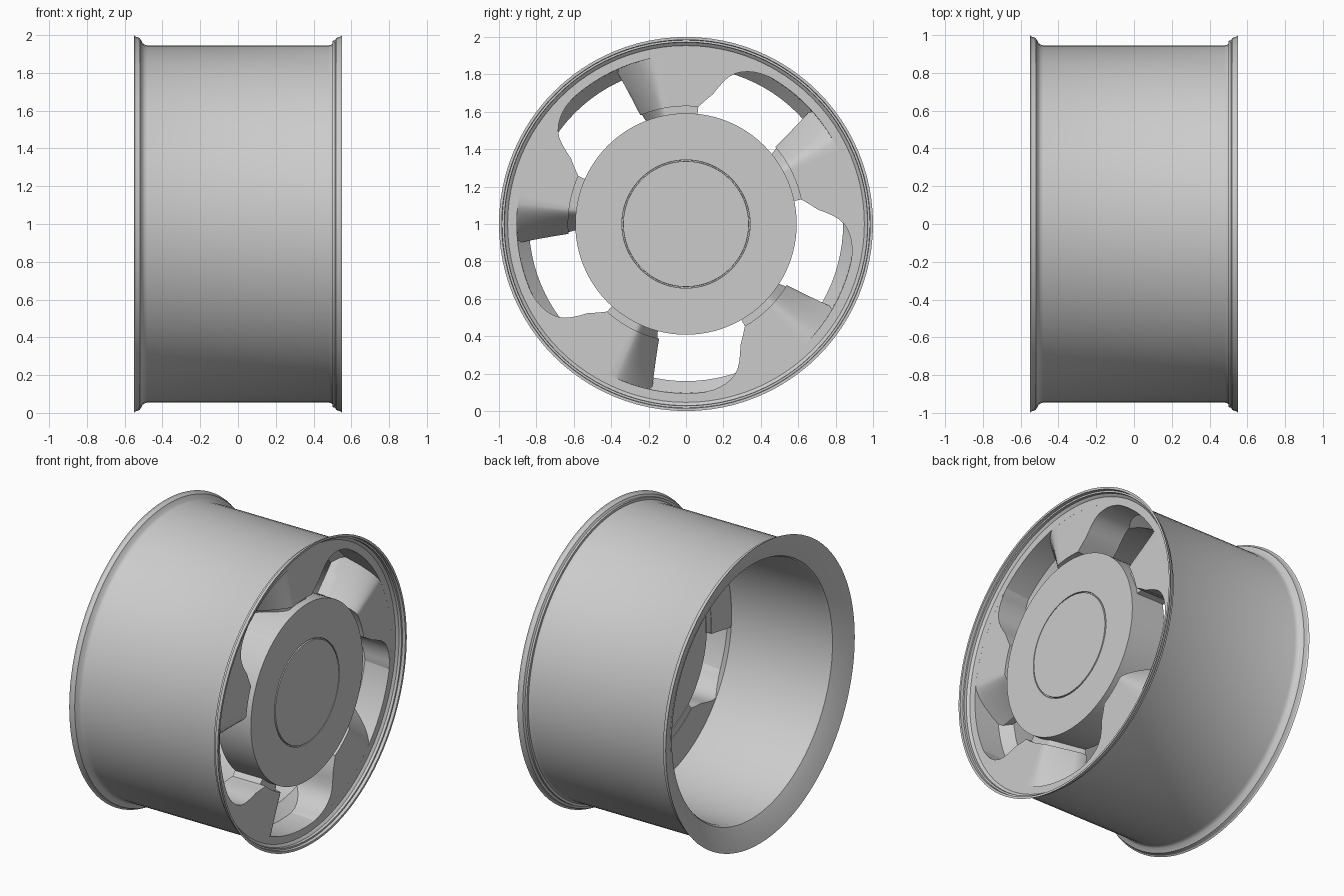
import bpy, bmesh, math

if "Cube" in bpy.data.objects:
    bpy.data.objects.remove(bpy.data.objects["Cube"])

metal = bpy.data.materials.new("grey_metal")
metal.diffuse_color = (0.6, 0.6, 0.6, 1)
metal.use_nodes = True
metal.node_tree.nodes["Principled BSDF"].inputs["Base Color"].default_value = metal.diffuse_color


def polar(x, r, deg):
    """Point on the wheel: axis along x, angle clockwise from the top seen from +x."""
    a = math.radians(deg)
    return (x, r * math.sin(a), 1 + r * math.cos(a))


def finish(bm, name, angle):
    bmesh.ops.recalc_face_normals(bm, faces=bm.faces)
    me = bpy.data.meshes.new(name)
    bm.to_mesh(me)
    bm.free()
    ob = bpy.data.objects.new(name, me)
    bpy.context.collection.objects.link(ob)
    me.materials.append(metal)
    bpy.ops.object.select_all(action='DESELECT')
    ob.select_set(True)
    bpy.context.view_layer.objects.active = ob
    bpy.ops.object.shade_smooth_by_angle(angle=math.radians(angle))
    return ob


def lathe(name, profile, closed, n=96):
    bm = bmesh.new()
    rings = [[bm.verts.new(polar(x, r, 360 * i / n)) for i in range(n)] for x, r in profile]
    pairs = list(zip(rings, rings[1:]))
    if closed:
        pairs.append((rings[-1], rings[0]))
    else:
        bm.faces.new(rings[0])
        bm.faces.new(rings[-1])
    for a, b in pairs:
        for i in range(n):
            j = (i + 1) % n
            bm.faces.new((a[i], a[j], b[j], b[i]))
    return finish(bm, name, 30)


# outer flange outline, mirrored to both ends
flange = [(0.48, 0.945), (0.495, 0.95), (0.505, 0.957), (0.52, 0.985), (0.543, 0.992), (0.55, 1.0)]

# rim barrel: flanges, outer drum, inner bore, window shoulder and front ring
lathe("rim_barrel", [(-x, r) for x, r in reversed(flange)] + flange + [
    (0.55, 0.985), (0.53, 0.983), (0.53, 0.972), (0.5, 0.97), (0.5, 0.905), (0.32, 0.903),
    (0.25, 0.84), (-0.47, 0.84), (-0.49, 0.85), (-0.52, 0.91), (-0.545, 0.985)], True)

# hub with a thin groove around the flush centre cap
lathe("hub", [
    (0.26, 0.592), (0.51, 0.592), (0.51, 0.343), (0.5, 0.342), (0.5, 0.336), (0.512, 0.335)], False)

FACE = 0.4998
FLAT = -11                     # angle where the scoop turns into the flat face


def front_x(t):
    return FACE - 0.2 * t ** 1.5


def blade(name, edges, drop, back, turn):
    """Solid swept over radius: edges = (radius, left angle, right angle)."""
    bm = bmesh.new()
    grids = ([], [])
    n = 10
    for r, lo, hi in edges:
        cols = [(lo + (FLAT - lo) * i / n, 1 - i / n) for i in range(n)]
        cols += [(FLAT + (hi - FLAT) * i / n, 0) for i in range(n + 1)]
        grids[0].append([bm.verts.new(polar(max(front_x(t) - drop, back + 0.01), r, d + turn))
                         for d, t in cols])
        grids[1].append([bm.verts.new(polar(back, r, d + turn)) for d, t in cols])
    rows, count = len(edges), 2 * n + 1
    for g in grids:
        for i in range(rows - 1):
            for j in range(count - 1):
                bm.faces.new((g[i][j], g[i][j + 1], g[i + 1][j + 1], g[i + 1][j]))
    f, b = grids
    for i in (0, rows - 1):
        for j in range(count - 1):
            bm.faces.new((f[i][j], f[i][j + 1], b[i][j + 1], b[i][j]))
    for j in (0, count - 1):
        for i in range(rows - 1):
            bm.faces.new((f[i][j], f[i + 1][j], b[i + 1][j], b[i][j]))
    finish(bm, name, 30)


# outline of the flared edge: (radius, angle)
flare = [(0.63, 6), (0.67, 9), (0.71, 11.8), (0.75, 13.3), (0.79, 14.9), (0.82, 16.3),
         (0.845, 18), (0.865, 20), (0.88, 22.2), (0.89, 24.2), (0.898, 26.5), (0.905, 30),
         (0.915, 31)]

for k in range(5):
    # spoke with a scooped left side
    blade(f"spoke_{k + 1}",
          [(r, -22.8 - 6 * (r - 0.63), hi) for r, hi in flare], 0, 0.252, 72 * k)
    # recessed joint between spoke and hub
    blade(f"spoke_joint_{k + 1}", [(0.58, -21, 6), (0.632, -22, 6)], 0.04, 0.255, 72 * k)
